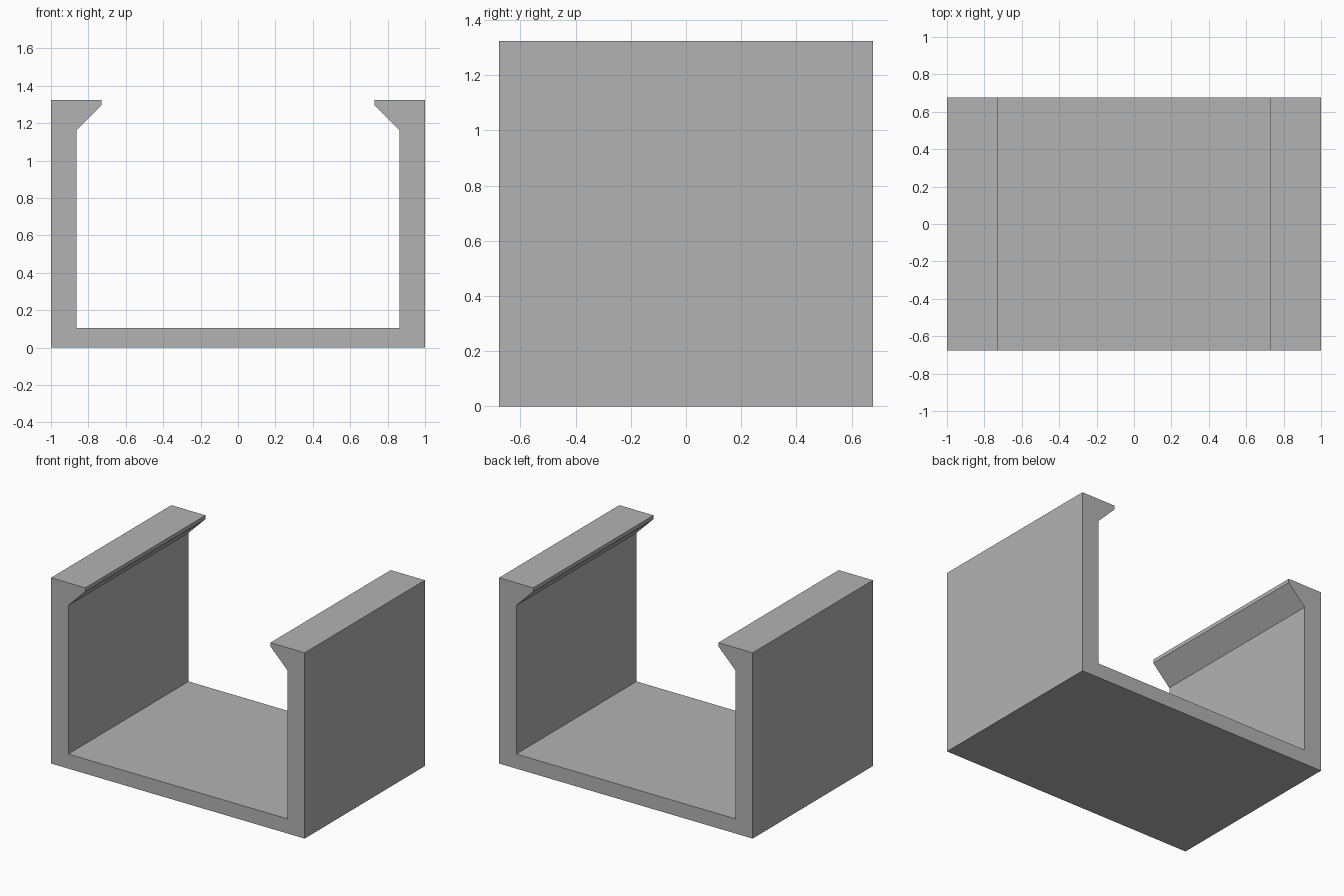
import bpy
import bmesh

cube = bpy.data.objects.get("Cube")
if cube:
    bpy.data.objects.remove(cube, do_unlink=True)

DEPTH = 1.354

# Plain grey material
grey = bpy.data.materials.new("plain_grey")
grey.use_nodes = True
colour = (0.45, 0.45, 0.45, 1)
grey.diffuse_color = colour
grey.node_tree.nodes["Principled BSDF"].inputs["Base Color"].default_value = colour

# Right half of the channel section: outer wall, hooked lip, inner wall, floor
half = [(1, 0), (1, 1.324), (0.73, 1.324), (0.73, 1.297), (0.864, 1.163), (0.864, 0.104)]
section = half + [(-x, z) for x, z in reversed(half)]

# Extrude the mirrored section from front to back
bm = bmesh.new()
face = bm.faces.new([bm.verts.new((x, -DEPTH / 2, z)) for x, z in section])
result = bmesh.ops.extrude_face_region(bm, geom=[face])
back = [v for v in result["geom"] if isinstance(v, bmesh.types.BMVert)]
bmesh.ops.translate(bm, verts=back, vec=(0, DEPTH, 0))
bmesh.ops.recalc_face_normals(bm, faces=bm.faces)

mesh = bpy.data.meshes.new("clip_channel")
bm.to_mesh(mesh)
bm.free()
mesh.materials.append(grey)
channel = bpy.data.objects.new("clip_channel", mesh)
bpy.context.collection.objects.link(channel)
